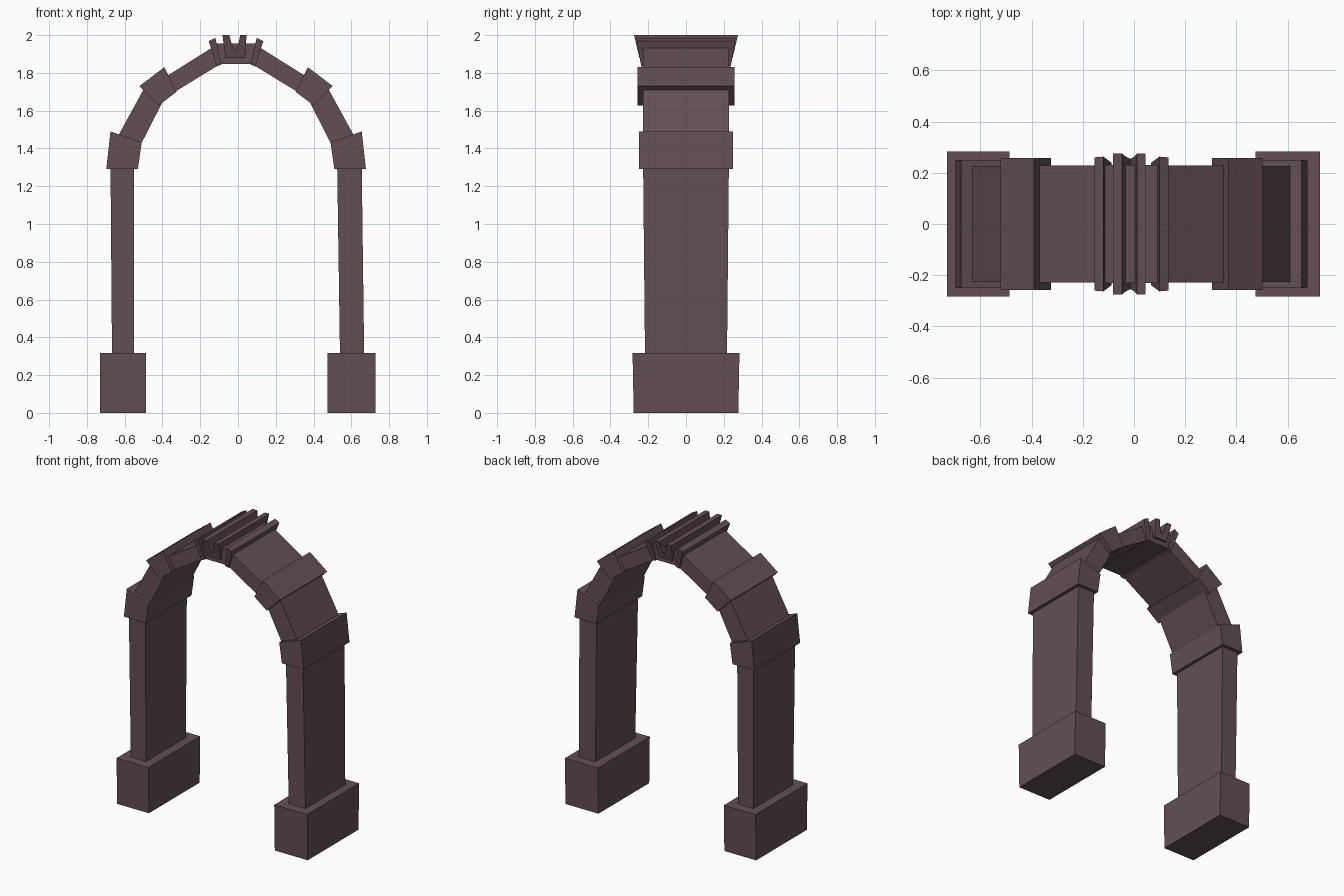
import bpy, bmesh

if "Cube" in bpy.data.objects:
    bpy.data.objects.remove(bpy.data.objects["Cube"])

stone = bpy.data.materials.new("dusky brown stone")
stone.diffuse_color = (0.122, 0.078, 0.086, 1)
stone.use_nodes = True
stone.node_tree.nodes["Principled BSDF"].inputs["Base Color"].default_value = stone.diffuse_color


def prism(name, pts, y_low, y_high):
    """Extrude an x-z outline through y; half depth runs from y_low (bottom) to y_high (top)."""
    z0, z1 = min(p[1] for p in pts), max(p[1] for p in pts)
    bm = bmesh.new()
    rings = []
    for s in (-1, 1):
        rings.append([bm.verts.new((x, s * (y_low + (y_high - y_low) * (z - z0) / (z1 - z0)), z))
                      for x, z in pts])
    n = len(pts)
    bm.faces.new(rings[0])
    bm.faces.new(rings[1][::-1])
    for i in range(n):
        j = (i + 1) % n
        bm.faces.new((rings[0][i], rings[1][i], rings[1][j], rings[0][j]))
    bmesh.ops.recalc_face_normals(bm, faces=bm.faces)
    me = bpy.data.meshes.new(name)
    bm.to_mesh(me)
    bm.free()
    me.materials.append(stone)
    bpy.context.collection.objects.link(bpy.data.objects.new(name, me))


def pair(name, pts, y_low, y_high, axis=-0.01):
    """Left part plus its mirror about the slightly off-centre arch axis."""
    prism(name + "_left", pts, y_low, y_high)
    prism(name + "_right", [(2 * axis - x, z) for x, z in pts], y_low, y_high)


# footings and pillars (each side leans a little differently)
prism("footing_left", [(-.73, 0), (-.487, 0), (-.487, .318), (-.73, .318)], .277, .283)
prism("footing_right", [(.475, 0), (.727, 0), (.727, .318), (.475, .318)], .277, .283)
prism("pillar_left", [(-.667, .3), (-.55, .3), (-.55, 1.31), (-.675, 1.31)], .217, .227)
prism("pillar_right", [(.54, .3), (.668, .3), (.655, 1.31), (.525, 1.31)], .217, .227)

# arch blocks and the slimmer segments between them
pair("shoulder_block", [(-.697, 1.292), (-.53, 1.292), (-.51, 1.432), (-.675, 1.49)], .25, .25)
pair("lower_segment", [(-.638, 1.46), (-.515, 1.42), (-.40, 1.645), (-.485, 1.74)], .227, .227)
pair("haunch_block", [(-.42, 1.628), (-.325, 1.70), (-.39, 1.83), (-.522, 1.73)], .257, .257)
pair("upper_segment", [(-.35, 1.69), (-.105, 1.84), (-.135, 1.935), (-.39, 1.775)], .228, .228)

# crown: core stone, thin ribs and notched keystone
prism("crown_core", [(-.112, 1.846), (.088, 1.846), (.10, 1.955), (-.12, 1.955)], .23, .23)
pair("crown_rib", [(-.113, 1.834), (-.087, 1.844), (-.12, 1.985), (-.155, 1.968)], .237, .263, -.0105)
prism("keystone", [(-.067, 1.88), (.037, 1.88), (.045, 2), (.012, 2), (.003, 1.955),
                   (-.014, 1.912), (-.034, 1.955), (-.046, 2), (-.082, 2)], .247, .275)
